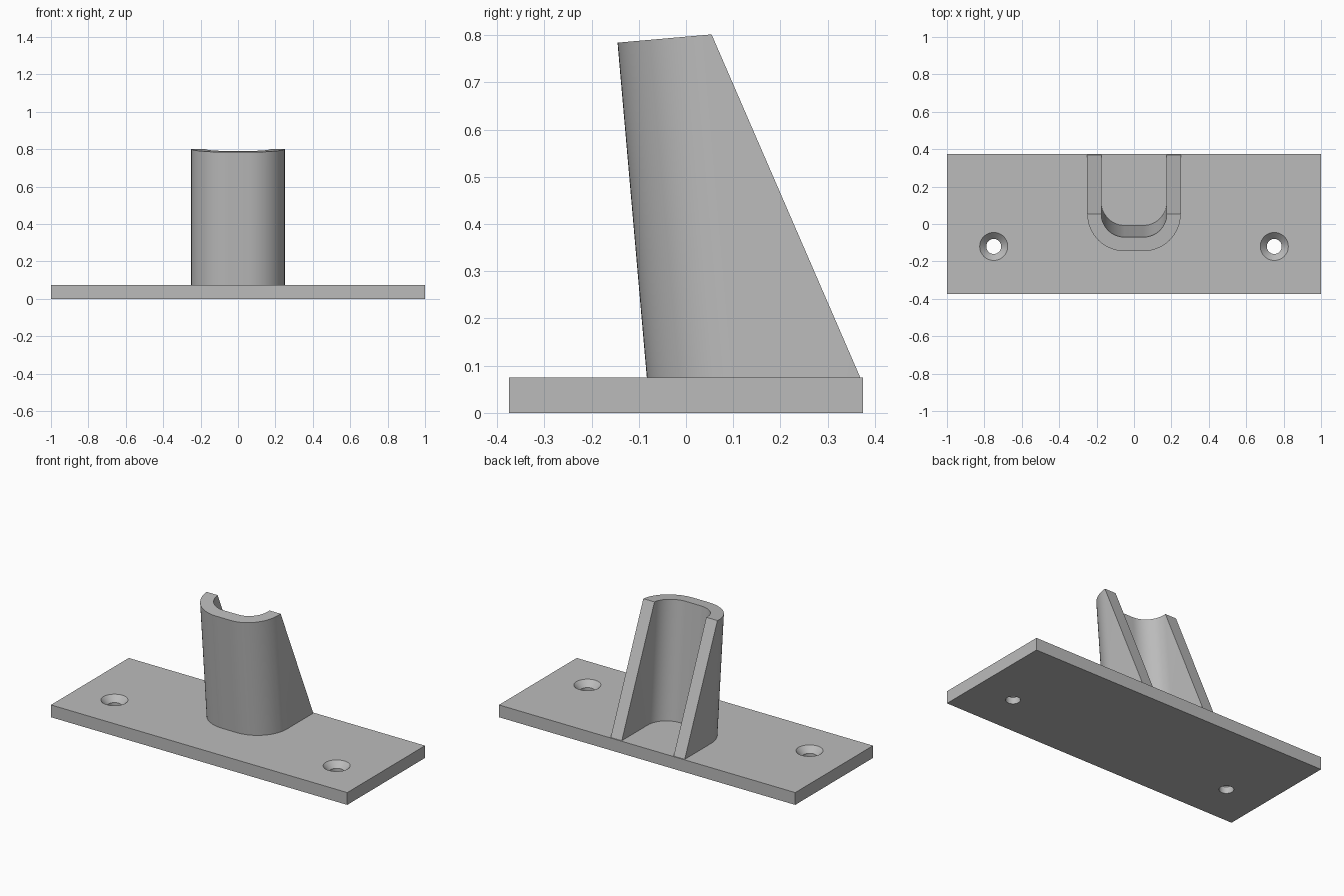
import bpy, bmesh, math
from mathutils import Vector

if "Cube" in bpy.data.objects:
    bpy.data.objects.remove(bpy.data.objects["Cube"])

GREY = bpy.data.materials.new("plain grey")
GREY.diffuse_color = (0.5, 0.5, 0.5, 1)
GREY.use_nodes = True
GREY.node_tree.nodes["Principled BSDF"].inputs["Base Color"].default_value = GREY.diffuse_color

TOP = 0.075                       # plate thickness
TILT = math.radians(5)            # forward lean of the cradle
AXIS = Vector((0, -math.sin(TILT), math.cos(TILT)))
BACK = Vector((0, math.cos(TILT), math.sin(TILT)))
CREST = Vector((0, -0.145, 0.784))  # top front point of the cradle
HEEL_Y = 0.369                    # where the sloped rear edge meets the plate


def finish(bm, name):
    bmesh.ops.recalc_face_normals(bm, faces=bm.faces)
    me = bpy.data.meshes.new(name)
    bm.to_mesh(me)
    bm.free()
    me.materials.append(GREY)
    ob = bpy.data.objects.new(name, me)
    bpy.context.collection.objects.link(ob)
    return ob


def apply_bool(target, other, op):
    m = target.modifiers.new(op, 'BOOLEAN')
    m.operation, m.object, m.solver = op, other, 'EXACT'
    bpy.context.view_layer.objects.active = target
    bpy.ops.object.modifier_apply(modifier=m.name)
    bpy.data.objects.remove(other)


def lathe(name, profile, x, y, n=48):
    """Closed solid turned about a vertical axis from (radius, z) pairs."""
    bm = bmesh.new()
    rings = [[bm.verts.new((x + r * math.cos(2 * math.pi * i / n),
                            y + r * math.sin(2 * math.pi * i / n), z))
              for i in range(n)] for r, z in profile]
    for a, b in zip(rings, rings[1:]):
        for i in range(n):
            j = (i + 1) % n
            bm.faces.new((a[i], a[j], b[j], b[i]))
    bm.faces.new(rings[0])
    bm.faces.new(rings[-1])
    return finish(bm, name)


def half_u(r, n=16):
    """U outline (x, depth): two quarter arcs joined by a short flat."""
    pts = []
    for side in (1, -1):
        arc = [(side * (0.05 + r * math.cos(a)), 0.2 - r * math.sin(a))
               for a in (i * math.pi / 2 / n for i in range(n + 1))]
        pts += arc if side == 1 else arc[::-1]
    return pts


# base plate
bm = bmesh.new()
bmesh.ops.create_cube(bm, size=1)
for v in bm.verts:
    v.co = (v.co.x * 2, v.co.y * 0.75, (v.co.z + 0.5) * TOP)
mount = finish(bm, "cradle_mount")

# leaning U-shaped cradle with a sloped open back
bm = bmesh.new()
walls = []
for r in (0.2, 0.125):
    upper, lower = [], []
    for x, q in half_u(r):
        p = CREST + BACK * q + Vector((x, 0, 0))
        upper.append(bm.verts.new(p))
        lower.append(bm.verts.new(p - AXIS * ((p.z - TOP) / AXIS.z)))
    heels = [bm.verts.new((upper[i].co.x, HEEL_Y, TOP)) for i in (0, -1)]
    for i in range(len(upper) - 1):
        bm.faces.new((upper[i], upper[i + 1], lower[i + 1], lower[i]))
    for i in (0, -1):
        bm.faces.new((upper[i], lower[i], heels[i]))
    walls.append((upper, [heels[0]] + lower + [heels[1]]))
(ou, ol), (iu, il) = walls
bm.faces.new(ou + iu[::-1])                       # top rim
for i in (0, -1):
    bm.faces.new((ou[i], iu[i], il[i], ol[i]))    # sloped rear edges
foot = bm.faces.new(ol + il[::-1])
# foot sinks into the plate so the union is clean
ext = bmesh.ops.extrude_face_region(bm, geom=[foot])
for v in ext["geom"]:
    if isinstance(v, bmesh.types.BMVert):
        v.co.z = TOP - 0.04
if foot.is_valid:
    bmesh.ops.delete(bm, geom=[foot], context='FACES_ONLY')
apply_bool(mount, finish(bm, "cradle"), 'UNION')

# countersunk screw holes
for x in (-0.75, 0.75):
    cutter = lathe("screw_cutter", [(0.04, -0.02), (0.04, TOP - 0.035),
                                    (0.085, TOP + 0.01)], x, -0.12)
    apply_bool(mount, cutter, 'DIFFERENCE')

# smooth curves, crisp edges
bpy.ops.object.select_all(action='DESELECT')
mount.select_set(True)
bpy.context.view_layer.objects.active = mount
bpy.ops.object.shade_smooth_by_angle(angle=math.radians(25))
